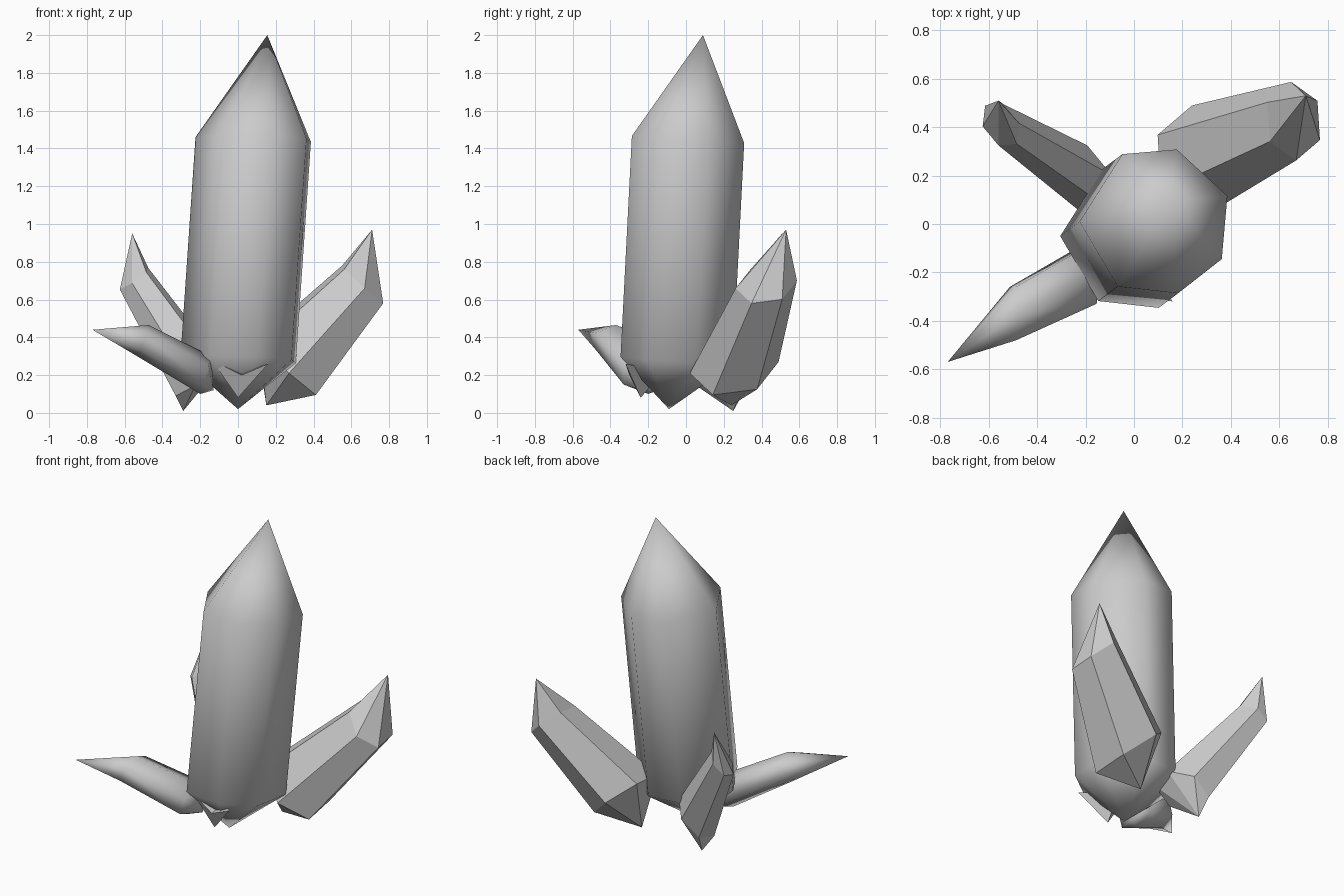
import bpy, bmesh
from math import radians, cos, sin
from mathutils import Vector

cube = bpy.data.objects.get("Cube")
if cube:
    bpy.data.objects.remove(cube, do_unlink=True)

# One pale grey mineral colour
stone = bpy.data.materials.new("pale_grey_crystal")
stone.use_nodes = True
grey = (0.6, 0.6, 0.6, 1)
stone.diffuse_color = grey
stone.node_tree.nodes["Principled BSDF"].inputs["Base Color"].default_value = grey


def finish(name, bm, smooth=None):
    """Turn a bmesh into a named object, optionally smooth up to an angle."""
    bmesh.ops.recalc_face_normals(bm, faces=bm.faces)
    mesh = bpy.data.meshes.new(name)
    bm.to_mesh(mesh)
    bm.free()
    mesh.materials.append(stone)
    if smooth:
        mesh.polygons.foreach_set("use_smooth", [True] * len(mesh.polygons))
        mesh.set_sharp_from_angle(angle=radians(smooth))
    obj = bpy.data.objects.new(name, mesh)
    bpy.context.collection.objects.link(obj)


def crystal(name, foot, low, high, tip, u, v, taper=1.0,
            angles=range(0, 360, 60), smooth=None):
    """Prism between two rings spanned by u and v, with pointed foot and tip."""
    u, v = Vector(u), Vector(v)
    bm = bmesh.new()

    def ring(centre, scale):
        return [bm.verts.new(Vector(centre) + scale * (u * cos(radians(a)) + v * sin(radians(a))))
                for a in angles]

    a, b = ring(low, 1), ring(high, taper)
    bottom, top = bm.verts.new(foot), bm.verts.new(tip)
    for i in range(len(a)):
        j = (i + 1) % len(a)
        bm.faces.new((a[i], a[j], b[j], b[i]))
        bm.faces.new((b[i], b[j], top))
        bm.faces.new((a[j], a[i], bottom))
    finish(name, bm, smooth)


# Tall central crystal
crystal("main_crystal", (0, -0.09, 0.02), (0.01, -0.05, 0.28), (0.09, 0.01, 1.45),
        (0.155, 0.09, 2), (0.315, 0, -0.01), (0, 0.31, -0.02),
        angles=(-30, 20, 74, 116, 180, 240, 287), smooth=62)

# Leaning side crystals
crystal("back_left_crystal", (0.15, 0.24, 0.04), (0.255, 0.255, 0.24), (0.66, 0.425, 0.68),
        (0.71, 0.53, 0.97), (-0.015, 0.235, 0.03), (0.173, 0.005, -0.15), taper=0.69)
crystal("back_right_crystal", (-0.29, 0.25, 0.01), (-0.21, 0.19, 0.18), (-0.55, 0.41, 0.71),
        (-0.56, 0.51, 0.95), (-0.12, -0.01, -0.09), (0.05, -0.15, 0.01), taper=0.63)
crystal("front_right_crystal", (-0.13, -0.18, 0.12), (-0.17, -0.2, 0.2), (-0.5, -0.37, 0.38),
        (-0.77, -0.57, 0.44), (0.03, 0, 0.1), (0, 0.15, 0), taper=0.85, smooth=80)

# Broken shard at the front of the base
bm = bmesh.new()
rim = [bm.verts.new(p) for p in ((-0.14, -0.27, 0.28), (0, -0.24, 0.08),
                                 (0.16, -0.32, 0.26), (0.02, -0.3, 0.2))]
back = bm.verts.new((0.02, -0.12, 0.22))
bm.faces.new(rim)
for p, q in zip(rim, rim[1:] + rim[:1]):
    bm.faces.new((q, p, back))
finish("front_shard", bm)
